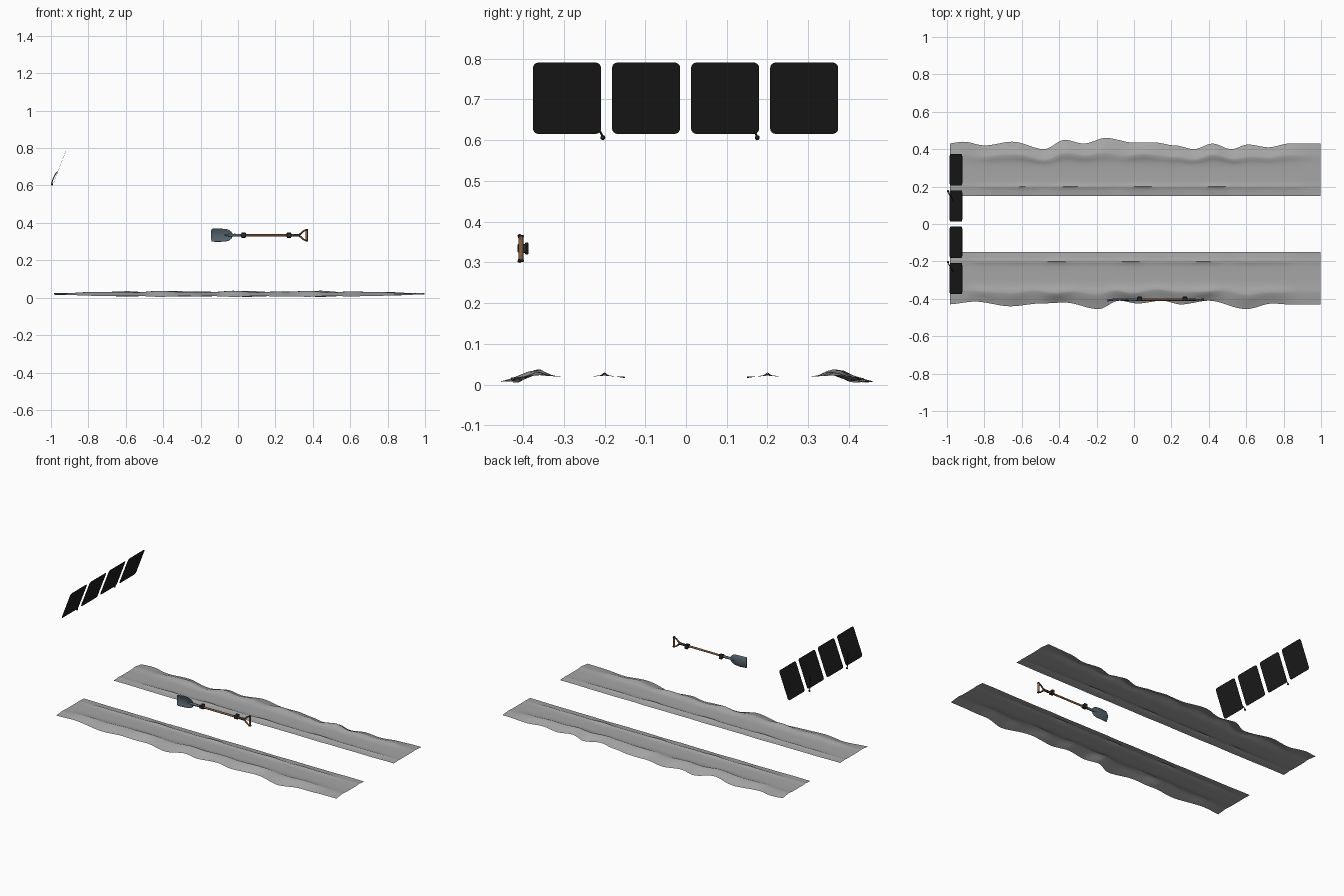
import bpy, bmesh, math
from mathutils import Vector

cube = bpy.data.objects.get("Cube")
if cube:
    bpy.data.objects.remove(cube, do_unlink=True)


def material(name, r, g, b):
    m = bpy.data.materials.new(name)
    m.use_nodes = True
    m.diffuse_color = (r, g, b, 1)
    m.node_tree.nodes["Principled BSDF"].inputs["Base Color"].default_value = (r, g, b, 1)
    return m


GRAY = material("earth gray", 0.38, 0.38, 0.38)
BLACK = material("panel black", 0.012, 0.012, 0.012)
STEEL = material("blue steel", 0.09, 0.125, 0.15)
WOOD = material("brown wood", 0.25, 0.12, 0.055)
DARK = material("dark metal", 0.03, 0.03, 0.032)


def finish(name, bm, mat, angle=40):
    bmesh.ops.recalc_face_normals(bm, faces=bm.faces[:])
    mesh = bpy.data.meshes.new(name)
    bm.to_mesh(mesh)
    bm.free()
    ob = bpy.data.objects.new(name, mesh)
    bpy.context.collection.objects.link(ob)
    mesh.materials.append(mat)
    bpy.ops.object.select_all(action='DESELECT')
    ob.select_set(True)
    bpy.context.view_layer.objects.active = ob
    bpy.ops.object.shade_smooth_by_angle(angle=math.radians(angle))
    return ob


def box(name, center, size, mat):
    bm = bmesh.new()
    bmesh.ops.create_cube(bm, size=1)
    for v in bm.verts:
        v.co = Vector(c + s * k for c, s, k in zip(center, size, v.co))
    bmesh.ops.bevel(bm, geom=bm.edges[:], offset=0.002, segments=1, affect='EDGES')
    return finish(name, bm, mat, 20)


def tube(name, points, radii, mat, sides=10):
    """Sweep rings along a path, capped at both ends."""
    bm = bmesh.new()
    pts = [Vector(p) for p in points]
    rings = []
    for i, p in enumerate(pts):
        d = (pts[min(i + 1, len(pts) - 1)] - pts[max(i - 1, 0)]).normalized()
        a = d.cross(Vector((0, 1, 0.1))).normalized()
        b = d.cross(a)
        rings.append([bm.verts.new(p + radii[i] * (a * math.cos(t) + b * math.sin(t)))
                      for t in (math.tau * k / sides for k in range(sides))])
    for r, s in zip(rings, rings[1:]):
        for k in range(sides):
            bm.faces.new((r[k], r[(k + 1) % sides], s[(k + 1) % sides], s[k]))
    bm.faces.new(rings[0])
    bm.faces.new(rings[-1])
    return finish(name, bm, mat)


def smooth_lookup(table, x):
    """Ease between neighbouring (x, value) pairs."""
    for (x0, a), (x1, b) in zip(table, table[1:]):
        if x <= x1:
            t = max(0, (x - x0) / (x1 - x0))
            return a + (b - a) * t * t * (3 - 2 * t)
    return table[-1][1]


# Ground strips: wavy outer edge, tall outer ridge, small straight inner ridge
BACK_EDGE = [(-1, .43), (-.91, .44), (-.8, .42), (-.65, .44), (-.48, .4), (-.37, .45),
             (-.27, .43), (-.15, .46), (0, .435), (.11, .436), (.22, .42), (.32, .4),
             (.42, .43), (.52, .4), (.61, .425), (.72, .41), (.83, .43), (1, .43)]
FRONT_EDGE = [(-1, .43), (-.85, .415), (-.66, .44), (-.5, .425), (-.37, .42), (-.19, .455),
              (-.08, .41), (.02, .425), (.15, .41), (.25, .43), (.4, .41), (.6, .455),
              (.74, .425), (.83, .43), (1, .43)]
INNER = [(.15, .016), (.175, .02), (.19, .023), (.2, .03), (.21, .023), (.23, .02), (.26, .02)]
OUTER = [(0, .02), (.18, .021), (.32, .026), (.45, .035), (.55, .033), (.7, .023), (.85, .014), (1, .007)]


def ground_strip(name, side, edge, phase):
    bm = bmesh.new()
    columns, count = [], 120
    for i in range(count + 1):
        x = -.984 + 1.98 * i / count
        e = smooth_lookup(edge, x)
        fade = min(1, max(0, (1 - abs(x)) / .4))
        wave = math.sin(x * 17 + phase) * .6 + math.sin(x * 31 + phase) * .4
        col = []
        for y, z in INNER:
            lump = .75 + .25 * wave
            col.append((y, .02 + (z - .02) * (.35 + .65 * fade) * lump))
        for t, z in OUTER:
            lump = .85 + .3 * wave if z > .02 else 1 + .2 * wave
            y = .3 + (e - .3) * t + .008 * fade * wave * math.sin(math.pi * t)
            col.append((y, .02 + (z - .02) * (.25 + .75 * fade) * lump))
        columns.append([bm.verts.new((x, side * y, z)) for y, z in col])
    for a, b in zip(columns, columns[1:]):
        for k in range(len(a) - 1):
            bm.faces.new((a[k], b[k], b[k + 1], a[k + 1]))
    ob = finish(name, bm, GRAY, 60)
    if ob.data.polygons[0].normal.z < 0:
        ob.data.flip_normals()


ground_strip("back_ground_strip", 1, BACK_EDGE, 0.4)
ground_strip("front_ground_strip", -1, FRONT_EDGE, 2.1)


# Four tilted panels with rounded corners
def panel(name, yc):
    bm = bmesh.new()
    slope = Vector((.067, 0, .175))
    length, width, r = slope.length, .167, .014
    across, up = Vector((0, 1, 0)), slope.normalized()
    base = Vector((-.985, yc, .615)) + up * length / 2
    verts = []
    for q, (sx, sy) in enumerate([(1, 1), (-1, 1), (-1, -1), (1, -1)]):
        for k in range(5):
            a = (q + k / 4) * math.pi / 2
            u = sx * (width / 2 - r) + r * math.cos(a)
            v = sy * (length / 2 - r) + r * math.sin(a)
            verts.append(bm.verts.new(base + across * u + up * v))
    face = bm.faces.new(verts)
    ext = bmesh.ops.extrude_face_region(bm, geom=[face])
    for v in ext["geom"]:
        if isinstance(v, bmesh.types.BMVert):
            v.co += up.cross(across) * .001
    finish(name, bm, BLACK, 30)


for i, yc in enumerate((-.292, -.098, .096, .29)):
    panel(f"panel_{i + 1}", yc)

# Hanging cords with a small bead, behind two panels
for i, y in enumerate((-.204, .175)):
    tube(f"cord_{i + 1}",
         [(-.966, y - .052, .673), (-.976, y - .035, .661), (-.987, y - .018, .64),
          (-.993, y - .007, .622), (-.995, y, .607)], [.0025] * 5, BLACK, 8)
    bead = bmesh.new()
    bmesh.ops.create_uvsphere(bead, u_segments=12, v_segments=8, radius=.006)
    bmesh.ops.translate(bead, verts=bead.verts[:], vec=(-.994, y, .606))
    finish(f"cord_bead_{i + 1}", bead, BLACK)

# Shovel blade: dished plate with rounded shoulders
SY, SZ = -.405, .334
bm = bmesh.new()
rows = []
for x, w in [(-.145, .031), (-.14, .034), (-.1, .035), (-.065, .033), (-.048, .028), (-.036, .018), (-.03, .008)]:
    dip = .006 * math.sin(math.pi * (x + .145) / .115)
    rows.append([bm.verts.new((x + .004 * k * k * (x < -.13), SY + dip - .008 * k * k * w / .035, SZ + w * k))
                 for k in (j / 5 for j in range(-5, 6))])
for a, b in zip(rows, rows[1:]):
    for k in range(10):
        bm.faces.new((a[k], b[k], b[k + 1], a[k + 1]))
blade = finish("shovel_blade", bm, STEEL)
solid = blade.modifiers.new("thickness", 'SOLIDIFY')
solid.thickness = .003
solid.offset = 0

# Shovel socket, shaft and clips
tube("shovel_socket", [(-.075, SY + .003, SZ), (-.045, SY, SZ), (-.02, SY, SZ), (.015, SY, SZ)],
     [.002, .007, .008, .0075], STEEL, 12)
tube("shovel_shaft", [(0, SY, SZ), (.325, SY, SZ)], [.006, .006], WOOD, 12)
for i, x in enumerate((.03, .272)):
    box(f"shaft_clip_{i + 1}", (x, SY + .003, SZ), (.026, .022, .022), DARK)
    box(f"clip_plate_{i + 1}", (x, SY + .014, SZ), (.022, .008, .03), DARK)

# Forked handle with wooden grip
tube("handle_socket", [(.295, SY, SZ), (.332, SY, SZ)], [.0075, .0075], DARK, 12)
for name, s in (("upper", 1), ("lower", -1)):
    tube(f"{name}_handle_arm",
         [(.325, SY, SZ + .002 * s), (.335, SY, SZ + .008 * s), (.35, SY, SZ + .022 * s),
          (.36, SY, SZ + .027 * s), (.373, SY, SZ + .028 * s)], [.005, .005, .0045, .0045, .0045], WOOD, 8)
    box(f"{name}_grip_cap", (.367, SY, SZ + .03 * s), (.014, .015, .007), DARK)
tube("handle_grip", [(.367, SY, SZ - .03), (.367, SY, SZ + .03)], [.006, .006], WOOD, 12)
